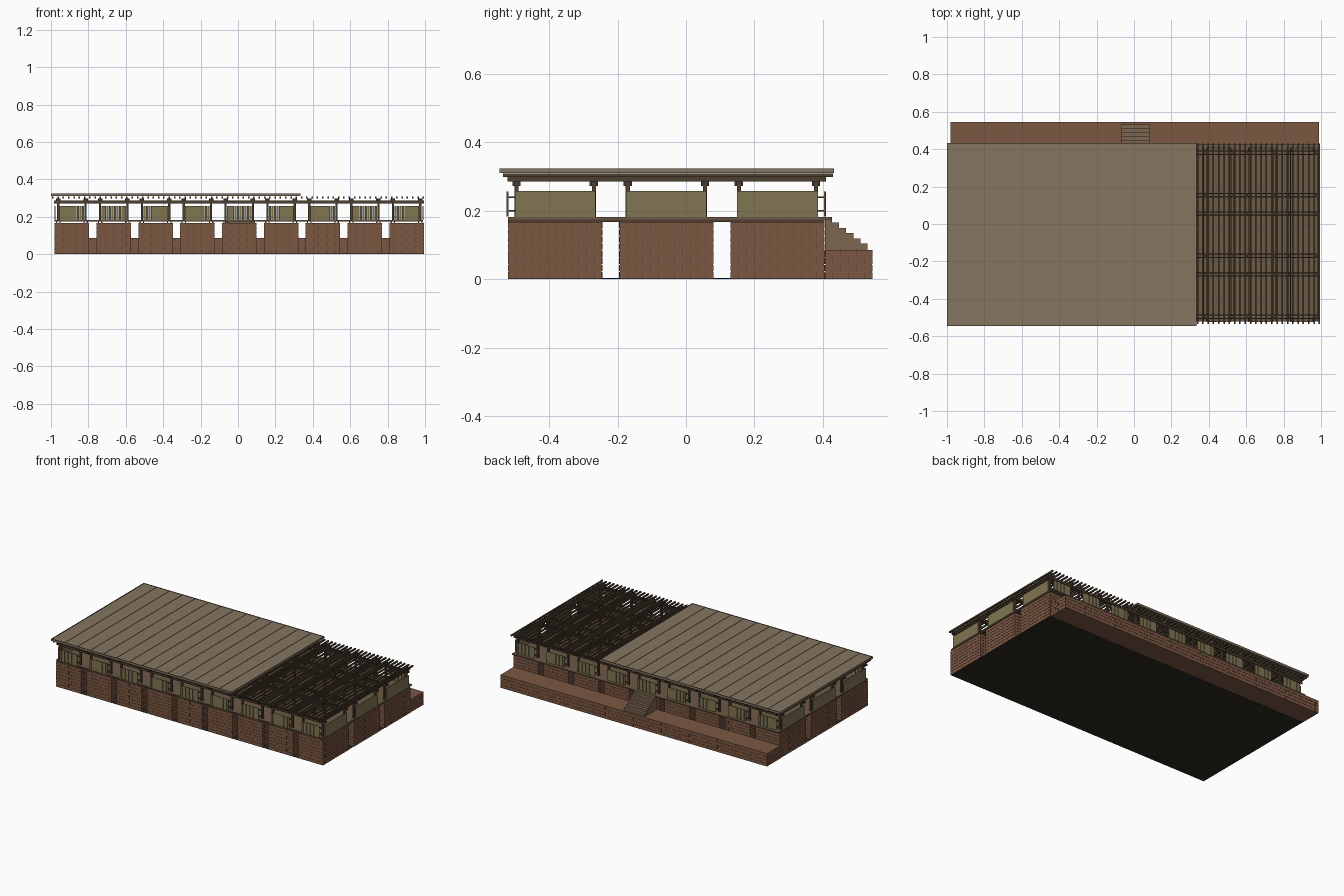
import bpy

if "Cube" in bpy.data.objects:
    bpy.data.objects.remove(bpy.data.objects["Cube"])

X0, X1, Y0, Y1 = -0.98, 0.99, -0.52, 0.405      # footprint of the brick piers
PX = [-0.888 + i * 0.2237 for i in range(9)]    # pier centres along x
PY = [-0.3825, -0.0575, 0.2675]                 # pier centres along y
HX, HY = 0.092, 0.1375                          # pier half sizes
POST_X = [x + s * 0.073 for x in PX for s in (-1, 1)]
POST_Y = [y + s * 0.113 for y in PY for s in (-1, 1)]


def material(name, r, g, b):
    m = bpy.data.materials.new(name)
    m.diffuse_color = (r, g, b, 1)
    m.use_nodes = True
    m.node_tree.nodes["Principled BSDF"].inputs["Base Color"].default_value = m.diffuse_color
    return m


BRICK = material("brick", 0.20, 0.095, 0.055)
MORTAR = material("mortar", 0.085, 0.042, 0.026)
WOOD = material("dark_wood", 0.075, 0.05, 0.03)
DECK = material("deck_wood", 0.15, 0.10, 0.06)
OLIVE = material("olive_panel", 0.22, 0.18, 0.085)
ROOF = material("roof_sheet", 0.235, 0.18, 0.12)
STONE = material("stair_wood", 0.20, 0.13, 0.08)
DARK = material("footing", 0.03, 0.024, 0.017)


class Part:
    """Collects simple solids into one named object."""

    def __init__(self, name, mat):
        self.name, self.mat, self.v, self.f = name, mat, [], []

    def rings(self, rects):
        # stack of rectangles (x0, x1, y0, y1, z) joined and capped
        n = len(self.v)
        for x0, x1, y0, y1, z in rects:
            self.v += [(x0, y0, z), (x1, y0, z), (x1, y1, z), (x0, y1, z)]
        for k in range(len(rects) - 1):
            a = n + 4 * k
            for i in range(4):
                j = (i + 1) % 4
                self.f.append((a + i, a + j, a + 4 + j, a + 4 + i))
        self.f.append((n + 3, n + 2, n + 1, n))
        t = len(self.v) - 4
        self.f.append((t, t + 1, t + 2, t + 3))

    def box(self, x0, x1, y0, y1, z0, z1):
        self.rings([(x0, x1, y0, y1, z0), (x0, x1, y0, y1, z1)])

    def build(self):
        me = bpy.data.meshes.new(self.name)
        me.from_pydata(self.v, [], self.f)
        me.materials.append(self.mat)
        ob = bpy.data.objects.new(self.name, me)
        bpy.context.collection.objects.link(ob)


def brickwork(part, joints, x0, x1, y0, y1, z0, z1, courses):
    # courses with recessed bed joints, thin strips for the upright joints
    h, g, e = (z1 - z0) / courses, 0.0012, 0.0015
    rects = []
    for c in range(courses):
        a, b = z0 + c * h, z0 + (c + 1) * h
        rects += [(x0, x1, y0, y1, a + (g if c else 0)), (x0, x1, y0, y1, b - (g if c < courses - 1 else 0))]
        if c < courses - 1:
            rects += [(x0 + e, x1 - e, y0 + e, y1 - e, b - g), (x0 + e, x1 - e, y0 + e, y1 - e, b + g)]
        p, w, t = 0.046, 0.0007, 0.0003
        start = p if c % 2 else p / 2
        x = x0 + start
        while x < x1 - 0.01:
            for y in (y0, y1):
                joints.box(x - w, x + w, y - t, y + t, a + g, b - g)
            x += p
        y = y0 + start
        while y < y1 - 0.01:
            for x in (x0, x1):
                joints.box(x - t, x + t, y - w, y + w, a + g, b - g)
            y += p
    part.rings(rects)


# ground plate and footings
footing = Part("footing_plate", DARK)
footing.box(X0, X1, Y0, Y1, 0.001, 0.003)
for x in PX:
    for y in PY:
        footing.box(x - HX + 0.004, x + HX - 0.004, y - HY + 0.004, y + HY - 0.004, 0, 0.002)
footing.build()

# brick piers and back terrace
piers, terrace, joints = Part("brick_piers", BRICK), Part("back_terrace", BRICK), Part("mortar_joints", MORTAR)
for x in PX:
    for y in PY:
        brickwork(piers, joints, x - HX, x + HX, y - HY, y + HY, 0.002, 0.168, 8)
brickwork(terrace, joints, X0, X1, Y1 + 0.001, 0.545, 0, 0.086, 4)
for p in (piers, terrace, joints):
    p.build()

# floor joists and deck
joists = Part("floor_joists", WOOD)
for x in POST_X:
    for s in (-0.009, 0.009):
        joists.box(x + s - 0.003, x + s + 0.003, Y0, Y1, 0.168, 0.175)
joists.build()
deck = Part("deck", DECK)
deck.box(X0, X1, Y0, Y1 + 0.02, 0.175, 0.182)
deck.build()

# stairs down to the terrace
stairs = Part("stairs", STONE)
for i in range(6):
    stairs.box(-0.07, 0.085, Y1 + 0.001 + i * 0.0208, Y1 + 0.022 + i * 0.0208, 0.086, 0.1815 - i * 0.0155)
stairs.build()

# posts
posts = Part("posts", WOOD)
for x in POST_X:
    for y in POST_Y:
        posts.box(x - 0.006, x + 0.006, y - 0.006, y + 0.006, 0.182, 0.299)
posts.build()

# paired beams either side of the posts
beams = Part("paired_beams", WOOD)
for s in (-0.009, 0.009):
    for y in POST_Y:
        beams.box(-0.985, 0.995, y + s - 0.003, y + s + 0.003, 0.272, 0.286)
    for x in POST_X:
        beams.box(x + s - 0.003, x + s + 0.003, -0.522, 0.41, 0.286, 0.299)
beams.build()

# close-set rafters, open as a pergola on the right
rafters = Part("rafters", WOOD)
N = 71
for i in range(N):
    x = -0.99 + i * 1.981 / (N - 1)
    rafters.box(x - 0.004, x + 0.004, -0.535, 0.43, 0.299, 0.309)
rafters.build()

# roof sheets with raised seams and edge trim
roof, trim = Part("roof_sheet", ROOF), Part("roof_seams", WOOD)
RX0, RX1, RY0, RY1 = -1.0, 0.335, -0.545, 0.433
roof.box(RX0, RX1, RY0, RY1, 0.31, 0.322)
seams = Part("roof_ribs", ROOF)
for i in range(1, 14):
    x = RX0 + i * (RX1 - RX0) / 14
    seams.box(x - 0.003, x + 0.003, RY0 + 0.004, RY1 - 0.004, 0.322, 0.3245)
for y in (RY0, RY1):
    trim.box(RX0, RX1, y - 0.002 if y > 0 else y, y if y > 0 else y + 0.002, 0.322, 0.3245)
for x in (RX0, RX1 - 0.004):
    trim.box(x, x + 0.004, RY0, RY1, 0.322, 0.3245)
for p in (roof, seams, trim):
    p.build()

# slatted panels on front and back
slats = Part("slatted_panels", OLIVE)
n = 10
for cx in PX:
    w = 0.132 / n
    for i in range(n):
        x = cx - 0.066 + i * w
        d = 0.002 * (i % 2)
        for y in (-0.522, 0.407):
            slats.box(x + 0.0006, x + w - 0.0006, y - 0.003 + d, y + 0.001 + d, 0.184, 0.257)
slats.build()

# solid panels on the two ends
ends = Part("end_panels", OLIVE)
for cy in PY:
    for x in (-0.978, 0.99):
        ends.box(x - 0.003, x + 0.003, cy - 0.118, cy + 0.118, 0.182, 0.258)
ends.build()

# rails carrying the panels
rails = Part("panel_rails", WOOD)
for cx in PX:
    for z in (0.2, 0.24):
        for y0, y1 in ((-0.519, -0.501), (0.386, 0.404)):
            for s in (-0.06, 0.06):
                rails.box(cx + s - 0.008, cx + s - 0.002 + 0.01, y0, y1, z - 0.002, z + 0.002)
rails.build()
